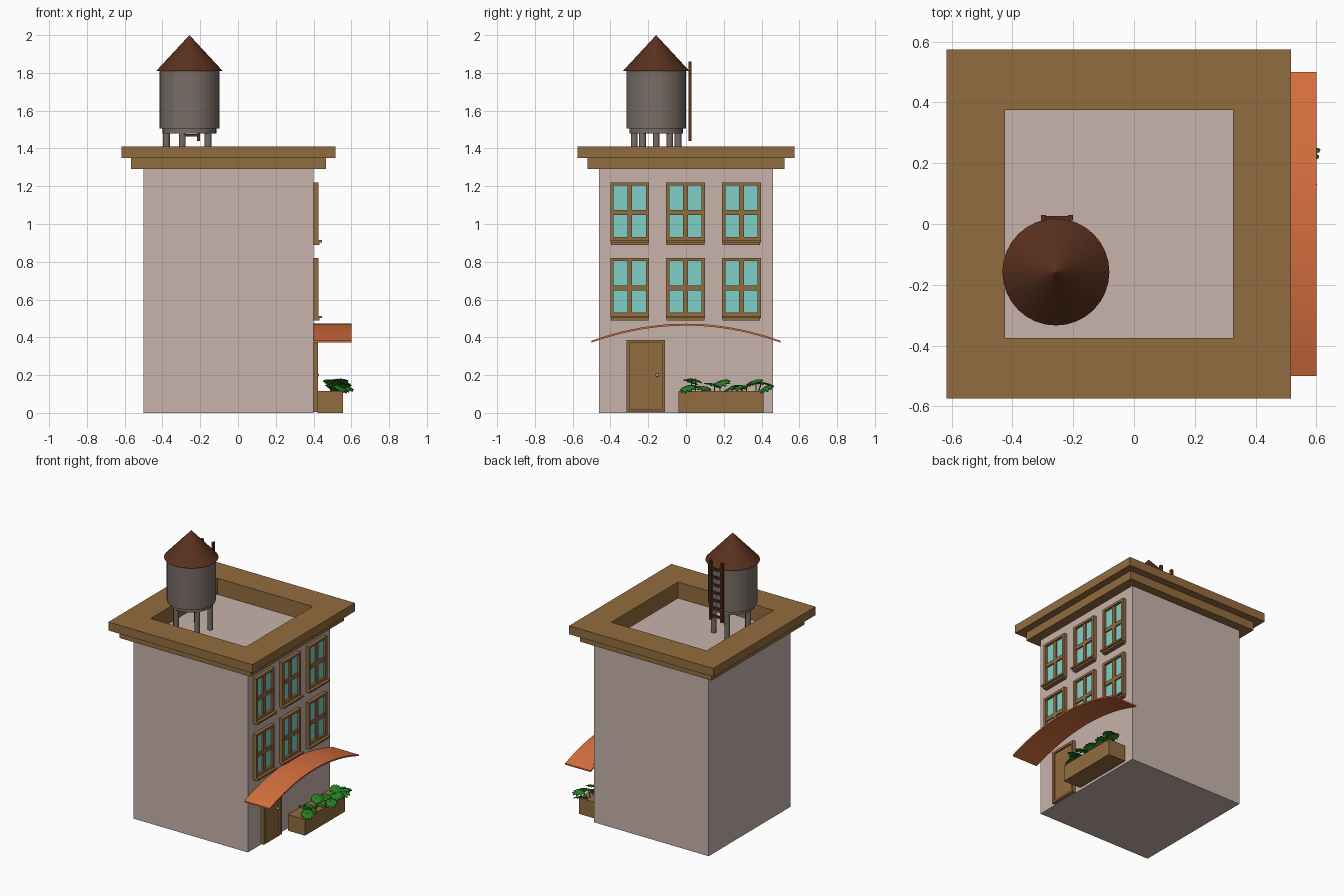
import bpy, bmesh, math, random
from mathutils import Matrix, Vector

if "Cube" in bpy.data.objects:
    bpy.data.objects.remove(bpy.data.objects["Cube"])

random.seed(4)


def mat(name, r, g, b):
    m = bpy.data.materials.new(name)
    m.diffuse_color = (r, g, b, 1)
    m.use_nodes = True
    m.node_tree.nodes["Principled BSDF"].inputs["Base Color"].default_value = m.diffuse_color
    return m


WALL = mat("wall", 0.58, 0.45, 0.41)
WOOD = mat("wood", 0.29, 0.15, 0.05)
GLASS = mat("glass", 0.22, 0.63, 0.58)
AWNING = mat("awning", 0.68, 0.16, 0.05)
ROOF = mat("dark_roof", 0.10, 0.03, 0.013)
TANK = mat("tank", 0.19, 0.155, 0.135)
LEAF = mat("leaf", 0.02, 0.22, 0.017)
METAL = mat("metal", 0.5, 0.5, 0.5)


def finish(name, bm, material, smooth=False):
    bmesh.ops.recalc_face_normals(bm, faces=bm.faces)
    me = bpy.data.meshes.new(name)
    bm.to_mesh(me)
    bm.free()
    me.materials.append(material)
    ob = bpy.data.objects.new(name, me)
    bpy.context.collection.objects.link(ob)
    if smooth:
        bpy.ops.object.select_all(action='DESELECT')
        ob.select_set(True)
        bpy.context.view_layer.objects.active = ob
        bpy.ops.object.shade_smooth_by_angle(angle=math.radians(35))
    return ob


def add_box(bm, x, y, z):
    c = [(a + b) / 2 for a, b in (x, y, z)]
    s = [b - a for a, b in (x, y, z)]
    bmesh.ops.create_cube(bm, size=1, matrix=Matrix.Translation(c) @ Matrix.Diagonal((*s, 1)))


def boxes(name, material, *items):
    bm = bmesh.new()
    for it in items:
        add_box(bm, *it)
    return finish(name, bm, material)


def add_cone(bm, x, y, z0, z1, r0, r1, n):
    bmesh.ops.create_cone(bm, cap_ends=True, segments=n, radius1=r0, radius2=r1, depth=z1 - z0,
                          matrix=Matrix.Translation((x, y, (z0 + z1) / 2)))


# Building body
boxes("building_body", WALL, ((-0.5, 0.4), (-0.46, 0.46), (0, 1.295)))

# Stepped cornice swept around the rectangular roof well
bm = bmesh.new()
loops = []
for hx, hy, z in [(0.375, 0.375, 1.29), (0.517, 0.522, 1.29), (0.517, 0.522, 1.35),
                  (0.567, 0.575, 1.35), (0.567, 0.575, 1.41), (0.375, 0.375, 1.41)]:
    loops.append([bm.verts.new((-0.05 + sx * hx, sy * hy, z))
                  for sx, sy in ((-1, -1), (1, -1), (1, 1), (-1, 1))])
for i, a in enumerate(loops):
    b = loops[(i + 1) % len(loops)]
    for k in range(4):
        bm.faces.new((a[k], a[(k + 1) % 4], b[(k + 1) % 4], b[k]))
finish("cornice", bm, WOOD)

# Six windows with frame, cross bars, two-step sill and glass
for row, z in enumerate((0.49, 0.89)):
    for col, y in enumerate((-0.298, -0.002, 0.293)):
        L, R, T = y - 0.103, y + 0.103, z + 0.33
        X = (0.39, 0.425)
        tag = f"{row + 1}_{col + 1}"
        boxes("window_frame_" + tag, WOOD,
              (X, (L, L + 0.018), (z + 0.02, T)), (X, (R - 0.018, R), (z + 0.02, T)),
              (X, (L, R), (T - 0.016, T)), (X, (L, R), (z + 0.02, z + 0.042)),
              ((0.39, 0.418), (y - 0.013, y + 0.013), (z + 0.02, T)),
              ((0.39, 0.418), (L, R), (z + 0.158, z + 0.185)),
              ((0.39, 0.445), (L, R), (z + 0.012, z + 0.024)),
              ((0.39, 0.432), (L + 0.003, R - 0.003), (z, z + 0.014)))
        boxes("window_glass_" + tag, GLASS,
              ((0.39, 0.408), (L + 0.01, R - 0.01), (z + 0.03, T - 0.01)))

# Door with surround and knob
boxes("door_frame", WOOD, ((0.39, 0.424), (-0.315, -0.299), (0.005, 0.385)),
      ((0.39, 0.424), (-0.126, -0.11), (0.005, 0.385)),
      ((0.39, 0.424), (-0.315, -0.11), (0.369, 0.385)),
      ((0.39, 0.424), (-0.315, -0.11), (0.005, 0.018)))
boxes("door_panel", WOOD, ((0.39, 0.412), (-0.302, -0.123), (0.01, 0.375)))
bm = bmesh.new()
bmesh.ops.create_uvsphere(bm, u_segments=12, v_segments=8, radius=0.009,
                          matrix=Matrix.Translation((0.42, -0.152, 0.2)))
finish("door_knob", bm, METAL, True)

# Arched awning
bm = bmesh.new()
N = 24
rows = []
for i in range(N + 1):
    t = -1 + 2 * i / N
    y, z = 0.5 * t, 0.472 - 0.09 * t * t
    rows.append([bm.verts.new((x, y, z + d)) for x, d in ((0.4, 0), (0.6, 0), (0.6, -0.01), (0.4, -0.01))])
for a, b in zip(rows, rows[1:]):
    for k in range(4):
        bm.faces.new((a[k], a[(k + 1) % 4], b[(k + 1) % 4], b[k]))
bm.faces.new(rows[0])
bm.faces.new(rows[-1])
finish("awning", bm, AWNING, True)

# Planter box
boxes("planter", WOOD, ((0.42, 0.555), (-0.04, 0.41), (0, 0.115)))

# Broad notched leaves on thin stems
bm = bmesh.new()
spots = [(0.53, 0.05, 0.18), (0.50, 0.03, 0.172), (0.54, 0.00, 0.138), (0.51, 0.10, 0.14),
         (0.55, 0.15, 0.155), (0.49, 0.18, 0.165), (0.56, 0.24, 0.14), (0.50, 0.27, 0.145),
         (0.54, 0.32, 0.15), (0.51, 0.37, 0.175), (0.55, 0.40, 0.165), (0.53, 0.425, 0.14)]
for i, (x, y, z) in enumerate(spots):
    rot = (Matrix.Rotation(random.uniform(-0.5, 0.5), 4, 'X')
           @ Matrix.Rotation(random.uniform(-0.1, 0.45), 4, 'Y')
           @ Matrix.Rotation(random.uniform(-1.4, 1.4), 4, 'Z'))
    M = Matrix.Translation((x, y, z)) @ rot
    top, low = [], []
    n = 44
    for k in range(n):
        a = 2 * math.pi * k / n
        r = 0.048 * (0.72 + 0.28 * abs(math.cos(5.5 * a))) * (1.0 + 0.2 * math.cos(a))
        p = Vector((r * math.cos(a), 0.85 * r * math.sin(a), -5 * r * r))
        top.append(bm.verts.new(M @ p))
        low.append(bm.verts.new(M @ (p - Vector((0, 0, 0.004)))))
    ct, cl = bm.verts.new(M @ Vector((0, 0, 0))), bm.verts.new(M @ Vector((0, 0, -0.004)))
    for k in range(n):
        j = (k + 1) % n
        bm.faces.new((ct, top[k], top[j]))
        bm.faces.new((cl, low[j], low[k]))
        bm.faces.new((top[k], low[k], low[j], top[j]))
    root = Vector((0.49, min(y, 0.38), 0.1))
    d = Vector((x, y, z)) - root
    bmesh.ops.create_cone(bm, cap_ends=True, segments=6, radius1=0.003, radius2=0.003, depth=d.length,
                          matrix=Matrix.Translation(root + d / 2) @ d.to_track_quat('Z', 'Y').to_matrix().to_4x4())
finish("plants", bm, LEAF, True)

# Water tank: drum, base plate, five legs and conical roof
CX, CY = -0.257, -0.158
bm = bmesh.new()
add_cone(bm, CX, CY, 1.505, 1.815, 0.158, 0.158, 32)
finish("tank_drum", bm, TANK)
bm = bmesh.new()
add_cone(bm, CX, CY, 1.48, 1.508, 0.142, 0.142, 32)
finish("tank_base", bm, TANK, True)
bm = bmesh.new()
for i in range(5):
    a = math.pi + i * 2 * math.pi / 5
    add_cone(bm, CX + 0.122 * math.cos(a), CY + 0.122 * math.sin(a), 1.29, 1.49, 0.018, 0.018, 12)
finish("tank_legs", bm, TANK, True)
bm = bmesh.new()
add_cone(bm, CX, CY, 1.81, 2.0, 0.176, 0, 32)
finish("tank_roof", bm, ROOF)

# Ladder on the back of the tank
rails = [((x, x + 0.017), (0.012, 0.03), (1.44, 1.86)) for x in (-0.306, -0.217)]
rungs = [((-0.3, -0.205), (0.014, 0.026), (z, z + 0.015))
         for z in (1.462 + 0.055 * i for i in range(7))]
boxes("ladder", ROOF, *rails, *rungs)
